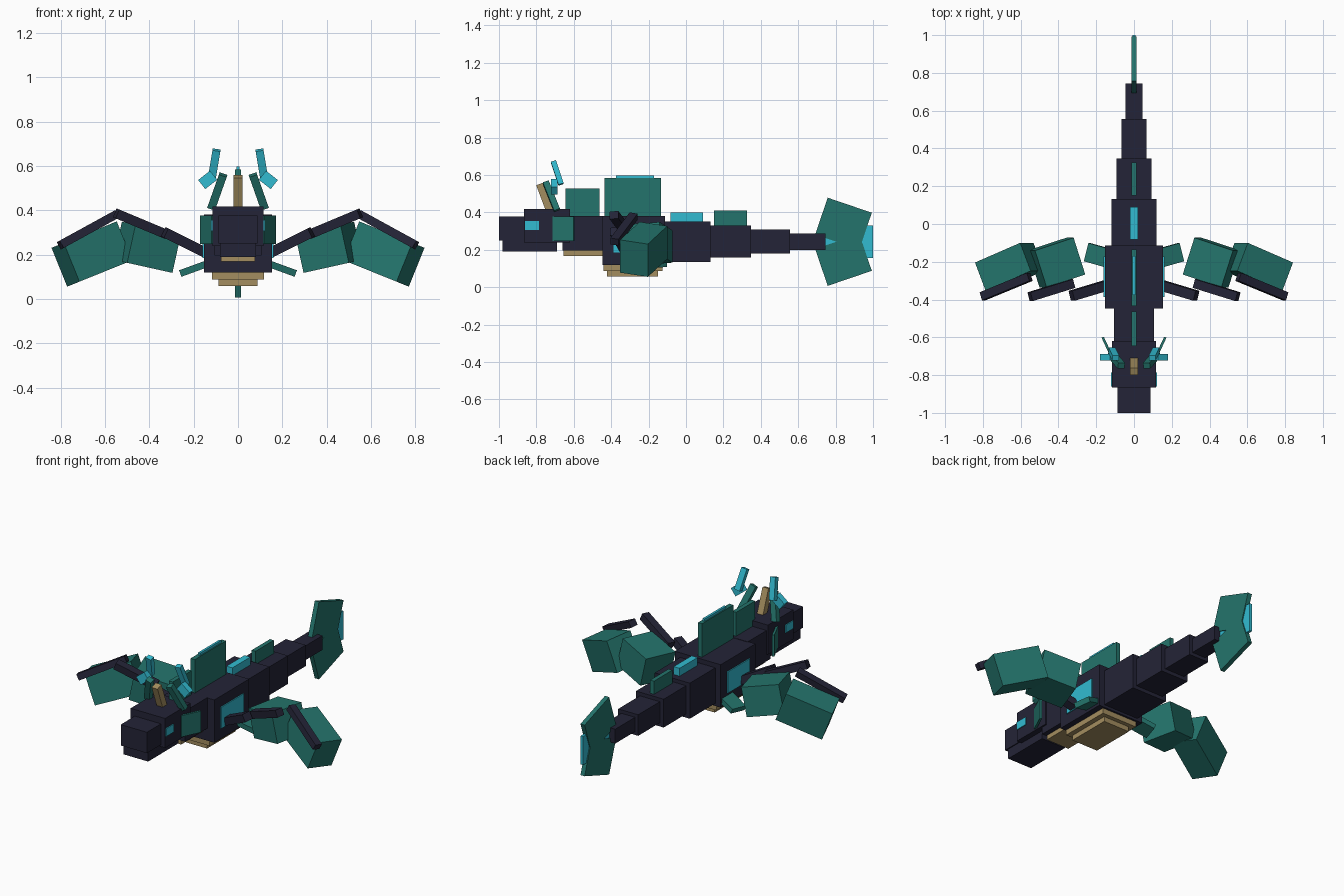
import bpy
from math import radians, asin, atan2
from mathutils import Matrix, Vector

cube = bpy.data.objects.get("Cube")
if cube:
    bpy.data.objects.remove(cube, do_unlink=True)


def material(name, rgb):
    m = bpy.data.materials.new(name)
    m.use_nodes = True
    m.diffuse_color = (*rgb, 1)
    m.node_tree.nodes["Principled BSDF"].inputs["Base Color"].default_value = (*rgb, 1)
    return m


NAVY = material("dark navy", (0.0175, 0.0175, 0.038))
TEAL = material("deep teal", (0.0175, 0.175, 0.15))
CYAN = material("bright cyan", (0.032, 0.5, 0.64))
TAN = material("tan", (0.37, 0.27, 0.115))


def box(name, mat, center, size, rot=None):
    """Box with its own rotation matrix."""
    bpy.ops.mesh.primitive_cube_add(size=1)
    ob = bpy.context.object
    ob.name = name
    ob.data.materials.append(mat)
    r = rot or Matrix.Identity(4)
    ob.matrix_world = Matrix.Translation(center) @ r @ Matrix.Diagonal((*size, 1))
    return ob


def span(name, mat, half_x, y, z):
    """Centred box given by its half width and its y and z ranges."""
    return box(name, mat, (0, sum(y) / 2, sum(z) / 2),
               (2 * half_x, y[1] - y[0], z[1] - z[0]))


def turn(roll, yaw):
    return Matrix.Rotation(roll, 4, 'Y') @ Matrix.Rotation(yaw, 4, 'Z')


def beam(name, mat, p, q, wide, high):
    """Bar from p to q, long axis along x."""
    p, q = Vector(p), Vector(q)
    d = q - p
    rot = turn(-atan2(d.z, d.x), asin(d.y / d.length))
    return box(name, mat, (p + q) / 2, (d.length, wide, high), rot)


def post(name, mat, p, q, wide, deep):
    """Upright bar from p to q, long axis along z."""
    p, q = Vector(p), Vector(q)
    d = q - p
    rot = Matrix.Rotation(asin(-d.y / d.length), 4, 'X')
    rot = Matrix.Rotation(atan2(d.x, d.z), 4, 'Y') @ rot
    return box(name, mat, (p + q) / 2, (wide, deep, d.length), rot)


def pair(ob):
    """Mirror a left part to the right side."""
    base = ob.name
    other = ob.copy()
    other.data = ob.data.copy()
    other.data.transform(Matrix.Scale(-1, 4, (1, 0, 0)))
    other.data.flip_normals()
    # reflect the placement: local x is mirrored in the mesh as well
    flip = Matrix.Scale(-1, 4, (1, 0, 0))
    other.matrix_world = flip @ ob.matrix_world @ flip
    bpy.context.collection.objects.link(other)
    ob.name, other.name = "left_" + base, "right_" + base


# Head, neck and torso
span("snout", NAVY, 0.088, (-1.0, -0.86), (0.25, 0.377))
span("lower_jaw", NAVY, 0.082, (-0.98, -0.69), (0.19, 0.25))
span("head", NAVY, 0.116, (-0.865, -0.62), (0.238, 0.417))
span("neck", NAVY, 0.107, (-0.66, -0.44), (0.195, 0.382))
span("torso", NAVY, 0.154, (-0.447, -0.113), (0.12, 0.38))

# Tail, tapering
span("tail_base", NAVY, 0.118, (-0.113, 0.132), (0.136, 0.352))
span("tail_second", NAVY, 0.093, (0.132, 0.347), (0.158, 0.33))
span("tail_third", NAVY, 0.067, (0.347, 0.555), (0.18, 0.308))
span("tail_tip", NAVY, 0.046, (0.555, 0.745), (0.2, 0.287))

# Tail fin
for name, z, tilt in (("upper", 0.34, -18.8), ("lower", 0.146, 18.8)):
    box(name + "_tail_fin", TEAL, (0, 0.842, z), (0.028, 0.249, 0.208),
        Matrix.Rotation(radians(tilt), 4, 'X'))
span("tail_fin_core", CYAN, 0.008, (0.74, 1.0), (0.157, 0.33))

# Back fins
span("neck_fin", TEAL, 0.013, (-0.645, -0.463), (0.36, 0.527))
span("torso_fin", TEAL, 0.014, (-0.435, -0.135), (0.36, 0.583))
span("torso_fin_edge", CYAN, 0.007, (-0.375, -0.17), (0.57, 0.597))
span("tail_ridge", CYAN, 0.02, (-0.083, 0.09), (0.34, 0.4))
span("tail_ridge_fin", TEAL, 0.013, (0.15, 0.325), (0.32, 0.41))

# Belly plates
span("throat_plate", TAN, 0.077, (-0.655, -0.44), (0.168, 0.2))
span("belly_plate", TAN, 0.118, (-0.44, -0.125), (0.088, 0.125))
span("lower_belly_plate", TAN, 0.088, (-0.423, -0.15), (0.058, 0.09))

# Eyes, side panels and cheek fins
pair(box("eye", CYAN, (0.117, -0.823, 0.331), (0.008, 0.075, 0.048)))
pair(box("side_panel", CYAN, (0.156, -0.28, 0.25), (0.009, 0.215, 0.13)))
pair(box("cheek_fin", TEAL, (0.14, -0.655, 0.312), (0.013, 0.122, 0.13),
         turn(0, radians(-25))))

# Horns
post("brow_horn", TAN, (0, -0.725, 0.4), (0, -0.782, 0.552), 0.04, 0.04)
pair(post("side_horn", TEAL, (0.12, -0.69, 0.41), (0.067, -0.75, 0.56), 0.037, 0.033))
pair(box("antler_base", CYAN, (0.137, -0.705, 0.537), (0.068, 0.036, 0.052),
         turn(radians(38), 0)))
pair(post("antler_tip", CYAN, (0.117, -0.668, 0.55), (0.097, -0.709, 0.672), 0.036, 0.029))

# Wing bones
pair(beam("inner_wing_bone", NAVY, (0.13, -0.32, 0.2), (0.33, -0.38, 0.3), 0.054, 0.046))
pair(beam("middle_wing_bone", NAVY, (0.325, -0.315, 0.292), (0.55, -0.385, 0.386), 0.048, 0.043))
pair(beam("outer_wing_bone", NAVY, (0.552, -0.28, 0.38), (0.802, -0.383, 0.243), 0.045, 0.038))

# Wing blocks and hind fins
pair(box("inner_wing", TEAL, (0.41, -0.204, 0.233), (0.22, 0.205, 0.176),
         turn(radians(-12.5), radians(-18))))
pair(box("outer_wing", TEAL, (0.659, -0.226, 0.2025), (0.278, 0.16, 0.189),
         turn(radians(22), radians(-22))))
pair(box("hind_fin", TEAL, (0.185, -0.167, 0.142), (0.14, 0.1, 0.031),
         turn(radians(20), radians(15))))
